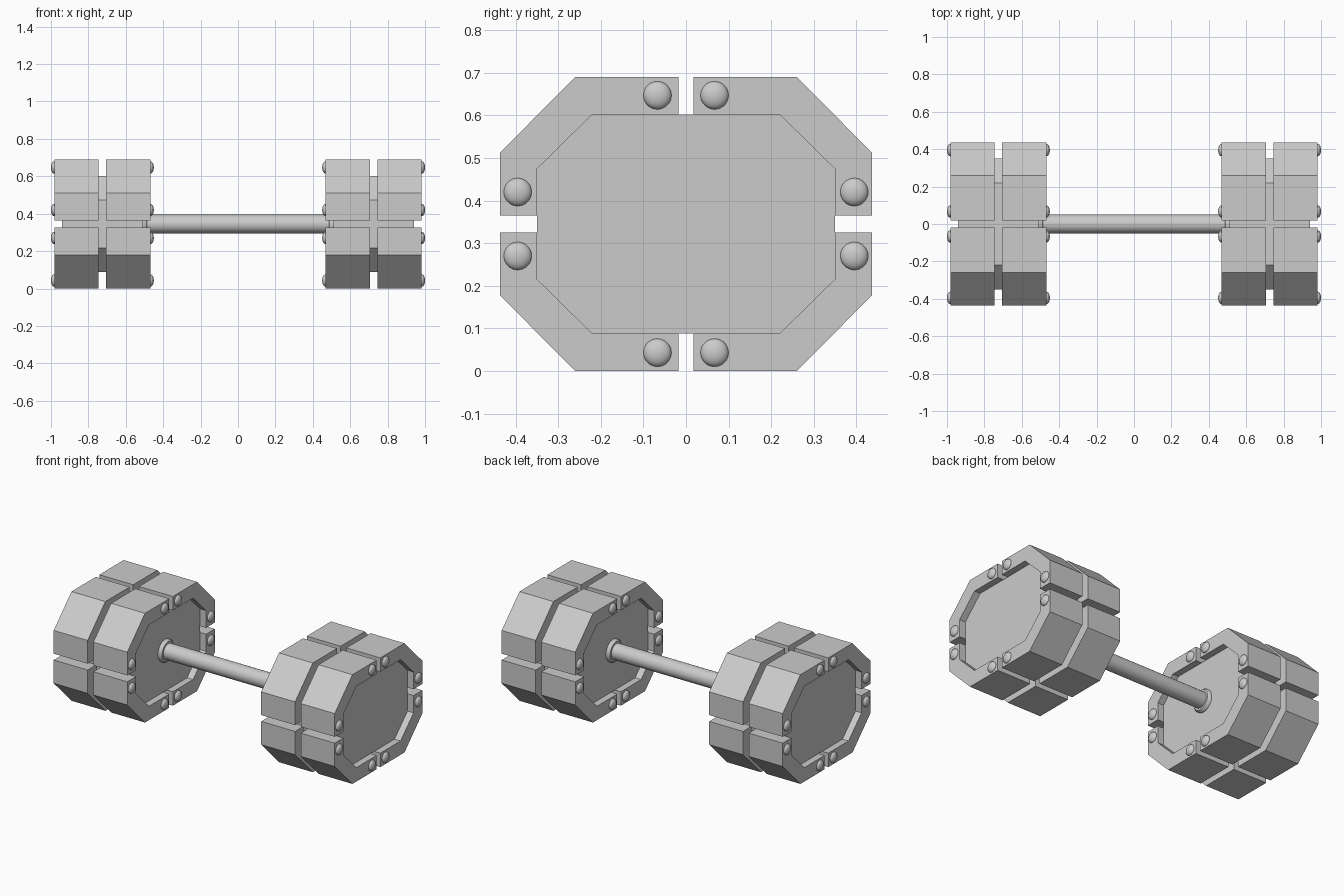
import bpy, bmesh, math
from mathutils import Matrix

if "Cube" in bpy.data.objects:
    bpy.data.objects.remove(bpy.data.objects["Cube"])

CZ = 0.345      # height of the bar axis
HX = 0.725      # centre of each weight head


def finish(name, bm, smooth=False):
    bmesh.ops.recalc_face_normals(bm, faces=bm.faces)
    me = bpy.data.meshes.new(name)
    bm.to_mesh(me)
    bm.free()
    ob = bpy.data.objects.new(name, me)
    bpy.context.collection.objects.link(ob)
    if smooth:
        bpy.ops.object.select_all(action='DESELECT')
        ob.select_set(True)
        bpy.context.view_layer.objects.active = ob
        bpy.ops.object.shade_smooth_by_angle(angle=math.radians(40))
    return ob


def prism(bm, profile, x0, x1):
    """Extrude a (y, z) profile along x."""
    f = bm.faces.new([bm.verts.new((x0, y, z + CZ)) for y, z in profile])
    r = bmesh.ops.extrude_face_region(bm, geom=[f])
    for v in r['geom']:
        if isinstance(v, bmesh.types.BMVert):
            v.co.x = x1


def lathe(name, profile, n=32):
    """Revolve (x, radius) points around the bar axis."""
    bm = bmesh.new()
    rings = []
    for x, r in profile:
        rings.append([bm.verts.new((x, r * math.cos(2 * math.pi * i / n),
                                    CZ + r * math.sin(2 * math.pi * i / n))) for i in range(n)])
    for a, b in zip(rings, rings[1:]):
        for i in range(n):
            j = (i + 1) % n
            bm.faces.new((a[i], a[j], b[j], b[i]))
    bm.faces.new(rings[0])
    bm.faces.new(rings[-1])
    return finish(name, bm, True)


core = [(.22, .257), (.35, .129), (.35, -.129), (.22, -.257),
        (-.22, -.257), (-.35, -.129), (-.35, .129), (-.22, .257)]
segment = [(.018, .345), (.26, .345), (.437, .167), (.437, .02),
           (.35, .02), (.35, .129), (.22, .257), (.018, .257)]
rivets = [(.067, .302), (.395, .075)]

for side, label in ((-1, "left"), (1, "right")):
    # solid octagonal core
    bm = bmesh.new()
    prism(bm, core, side * HX - .215, side * HX + .215)
    finish(label + "_core", bm)

    # two rows of four armour segments
    for d, row in ((-1, "inner"), (1, "outer")):
        out = side * d
        bm = bmesh.new()
        dome = bmesh.new()
        for sy in (-1, 1):
            for sz in (-1, 1):
                prism(bm, [(y * sy, z * sz) for y, z in segment],
                      side * HX + out * .02, side * HX + out * .257)
                # domed rivets on the exposed face
                for y, z in rivets:
                    m = (Matrix.Translation((side * HX + out * .257, y * sy, CZ + z * sz))
                         @ Matrix.Diagonal((.018, .033, .033, 1))
                         @ Matrix.Rotation(math.pi / 2, 4, 'Y'))
                    bmesh.ops.create_uvsphere(dome, u_segments=20, v_segments=12,
                                              radius=1, matrix=m)
        finish(f"{label}_{row}_segments", bm)
        finish(f"{label}_{row}_rivets", dome, True)

    # collar where the bar meets the core
    lathe(label + "_collar", [(side * .52, .07), (side * .497, .07),
                              (side * .487, .062), (side * .487, .045)])

# handle bar
lathe("handle_bar", [(-.52, .05), (.52, .05)])
